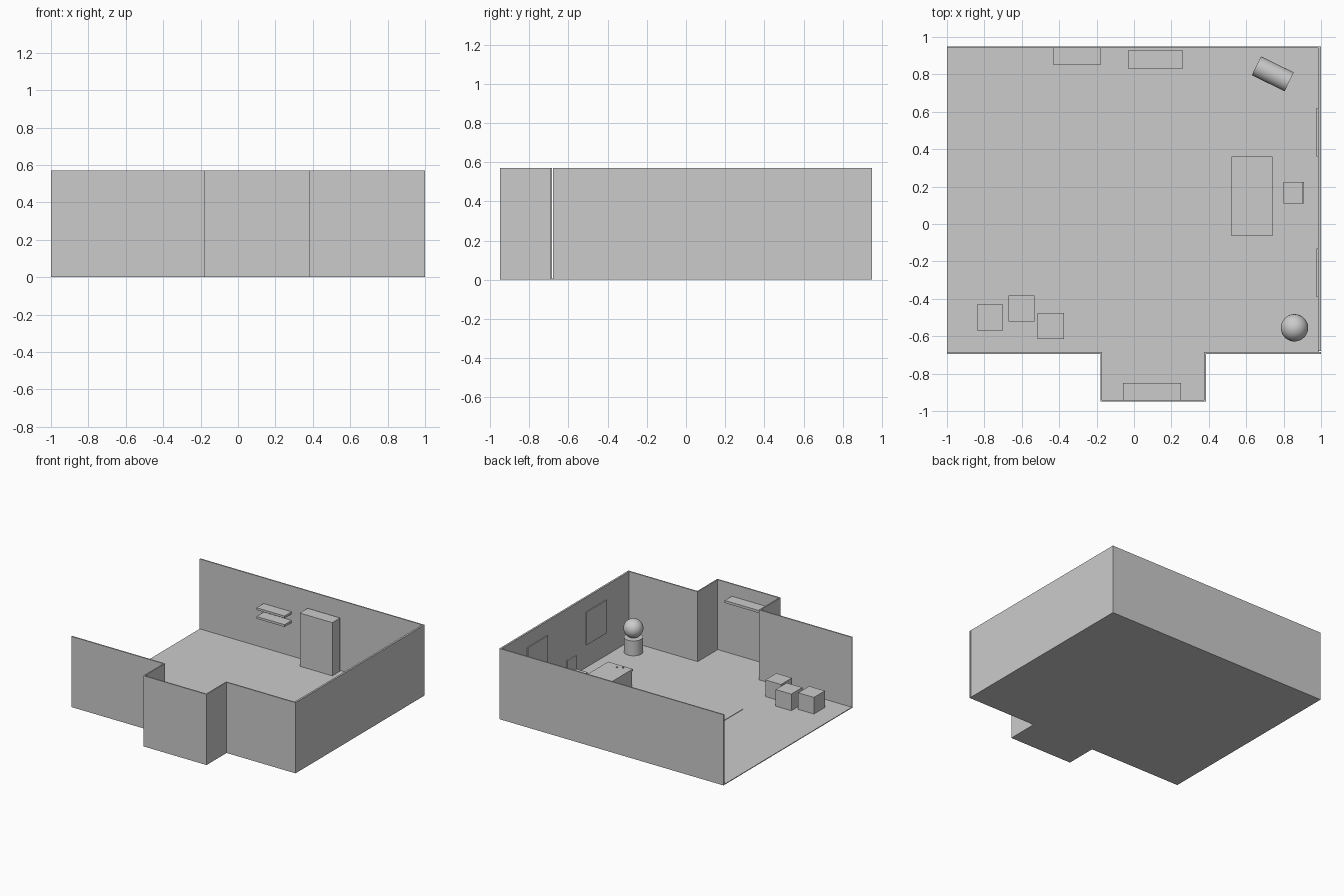
import bpy, math
from mathutils import Vector

if "Cube" in bpy.data.objects:
    bpy.data.objects.remove(bpy.data.objects["Cube"])


def box(name, x0, x1, y0, y1, z0, z1):
    bpy.ops.mesh.primitive_cube_add(size=1, location=((x0 + x1) / 2, (y0 + y1) / 2, (z0 + z1) / 2))
    o = bpy.context.object
    o.name = name
    o.scale = (x1 - x0, y1 - y0, z1 - z0)
    bpy.ops.object.transform_apply(location=False, rotation=False, scale=True)
    return o


def cylinder(name, r, h, loc, rot=(0, 0, 0)):
    bpy.ops.mesh.primitive_cylinder_add(vertices=48, radius=r, depth=h, location=loc, rotation=rot)
    o = bpy.context.object
    o.name = name
    bpy.ops.object.shade_smooth_by_angle()
    return o


H = 0.57   # wall height
F = 0.006  # floor level

# floors
box("floor", -1, 0.99, -0.69, 0.945, 0, F)
box("alcove_floor", -0.175, 0.38, -0.945, -0.69, 0, F)

# walls: back, right and front with an alcove; the left side is open
box("back_wall", -1, 1, 0.94, 0.95, 0, H)
box("right_wall", 0.985, 1, -0.68, 0.94, 0, H)
box("front_wall_left", -1, -0.17, -0.695, -0.685, 0, H)
box("front_wall_right", 0.375, 1, -0.695, -0.685, 0, H)
box("alcove_wall_left", -0.18, -0.17, -0.94, -0.695, 0, H)
box("alcove_wall_right", 0.375, 0.385, -0.94, -0.695, 0, H)
box("alcove_wall_front", -0.18, 0.385, -0.95, -0.94, 0, H)

# rug
box("rug", -0.37, 0.465, -0.2, 0.49, F, F + 0.004)

# cabinet and shelves
box("cabinet", -0.03, 0.26, 0.83, 0.93, F, 0.435)
for i, z in enumerate((0.275, 0.345)):
    box(f"wall_shelf_{i + 1}", -0.43, -0.18, 0.85, 0.94, z, z + 0.018)
box("alcove_shelf", -0.06, 0.25, -0.94, -0.85, 0.45, 0.47)

# panels on the right wall
for i, y in enumerate((-0.39, 0.36)):
    box(f"wall_panel_{i + 1}", 0.977, 0.985, y, y + 0.26, 0.19, 0.455)

# desk
box("desk_top", 0.52, 0.74, -0.065, 0.36, 0.127, 0.145)
box("desk_front_panel", 0.523, 0.535, -0.062, 0.357, F, 0.127)
box("desk_side_1", 0.535, 0.737, -0.062, -0.05, F, 0.127)
box("desk_side_2", 0.535, 0.737, 0.345, 0.357, F, 0.127)
box("desk_paper", 0.56, 0.625, 0.29, 0.33, 0.145, 0.149)
for i, (x, y) in enumerate(((0.63, -0.02), (0.59, -0.04))):
    box(f"desk_eraser_{i + 1}", x - 0.006, x + 0.006, y - 0.006, y + 0.006, 0.145, 0.151)

# chair
box("chair_seat", 0.80, 0.91, 0.11, 0.225, 0.098, 0.11)
box("chair_back", 0.898, 0.91, 0.11, 0.225, 0.11, 0.222)
for i, x in enumerate((0.803, 0.895)):
    for j, y in enumerate((0.113, 0.21)):
        box(f"chair_leg_{i}{j}", x, x + 0.012, y, y + 0.012, F, 0.098)

# ball on a round stand
cylinder("ball_stand", 0.07, 0.12, (0.858, -0.555, F + 0.06))
bpy.ops.mesh.primitive_uv_sphere_add(segments=48, ring_count=24, radius=0.073, location=(0.858, -0.555, 0.197))
bpy.context.object.name = "ball"
bpy.ops.object.shade_smooth()

# drum lying in the corner
direction = Vector((0.18, -0.088, 0))
cylinder("fallen_drum", 0.056, 0.195, (0.742, 0.803, F + 0.056),
         direction.to_track_quat('Z', 'Y').to_euler())

# crates
for i, (x, y) in enumerate(((-0.77, -0.5), (-0.602, -0.452), (-0.445, -0.545))):
    box(f"crate_{i + 1}", x - 0.07, x + 0.07, y - 0.07, y + 0.07, F, 0.14)
